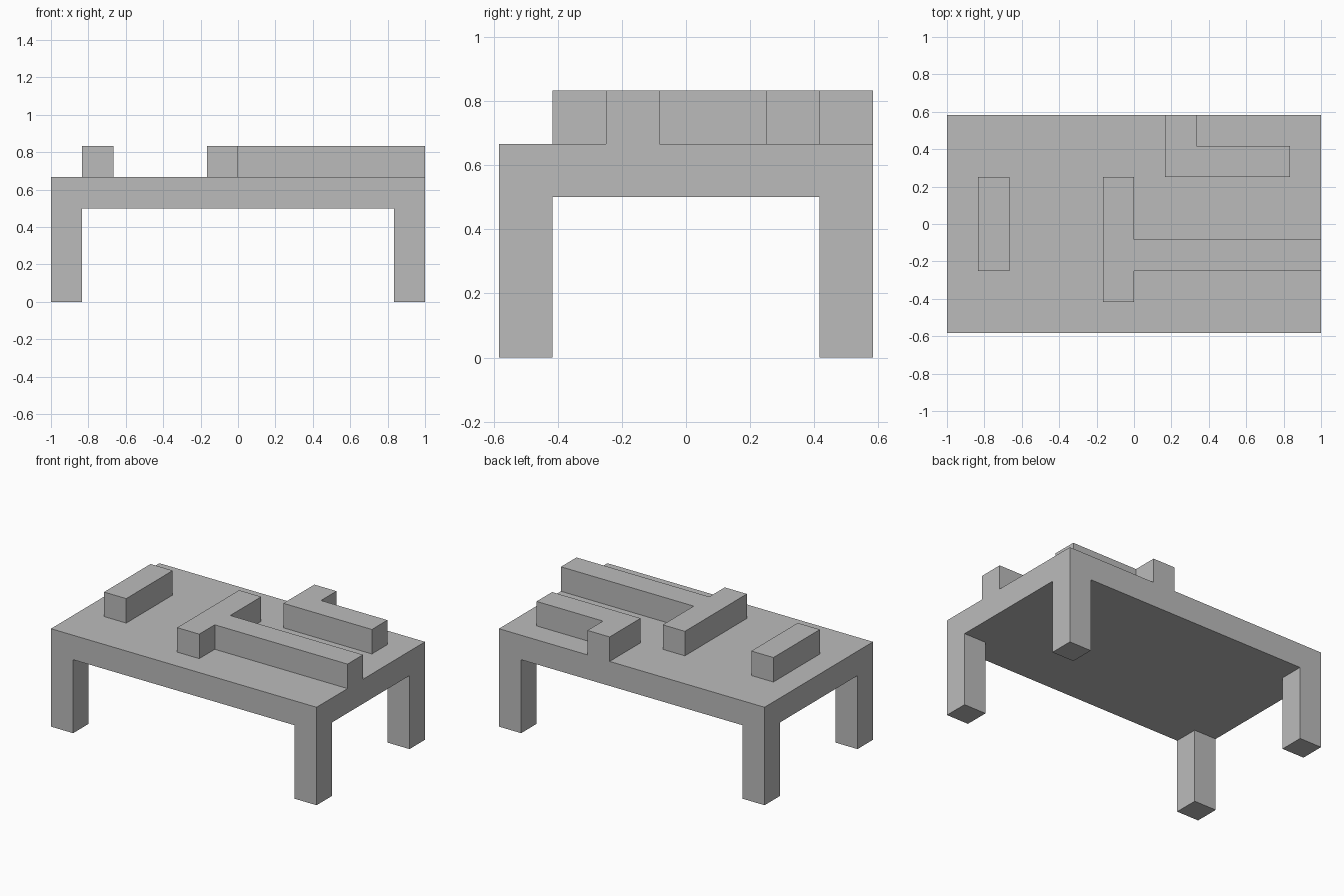
import bpy
import bmesh

U = 1 / 6  # module: every part is laid out on this grid

cube = bpy.data.objects.get("Cube")
if cube:
    bpy.data.objects.remove(cube, do_unlink=True)

grey = bpy.data.materials.new("plain grey")
grey.use_nodes = True
colour = (0.5, 0.5, 0.5, 1)
grey.diffuse_color = colour
grey.node_tree.nodes["Principled BSDF"].inputs["Base Color"].default_value = colour


def finish(bm, name):
    """Clean the mesh, scale it from modules and link it as an object."""
    bmesh.ops.recalc_face_normals(bm, faces=bm.faces[:])
    bmesh.ops.scale(bm, vec=(U, U, U), verts=bm.verts[:])
    mesh = bpy.data.meshes.new(name)
    bm.to_mesh(mesh)
    bm.free()
    mesh.materials.append(grey)
    bpy.context.collection.objects.link(bpy.data.objects.new(name, mesh))


def extrude(bm, faces, height):
    """Extrude faces vertically and drop the originals."""
    made = bmesh.ops.extrude_face_region(bm, geom=faces)["geom"]
    verts = [v for v in made if isinstance(v, bmesh.types.BMVert)]
    bmesh.ops.translate(bm, vec=(0, 0, height), verts=verts)


def wall(name, outline):
    """Raise a plan outline off the table top."""
    bm = bmesh.new()
    face = bm.faces.new([bm.verts.new((x, y, 4)) for x, y in outline])
    bmesh.ops.recalc_face_normals(bm, faces=[face])
    made = bmesh.ops.extrude_face_region(bm, geom=[face], use_keep_orig=True)["geom"]
    verts = [v for v in made if isinstance(v, bmesh.types.BMVert)]
    bmesh.ops.translate(bm, vec=(0, 0, 1), verts=verts)
    finish(bm, name)


# Table: a slab whose four underside corners are pulled down into legs
xs, ys = (-6, -5, 5, 6), (-3.5, -2.5, 2.5, 3.5)
bm = bmesh.new()
grid = [[bm.verts.new((x, y, 4)) for y in ys] for x in xs]
for i in range(3):
    for j in range(3):
        bm.faces.new((grid[i][j], grid[i + 1][j], grid[i + 1][j + 1], grid[i][j + 1]))
top = bm.faces[:]
made = bmesh.ops.extrude_face_region(bm, geom=top, use_keep_orig=True)["geom"]
bmesh.ops.translate(bm, vec=(0, 0, -1),
                    verts=[v for v in made if isinstance(v, bmesh.types.BMVert)])
under = [f for f in made if isinstance(f, bmesh.types.BMFace)]
for f in under:
    c = f.calc_center_median()
    if abs(c.x) > 5 and abs(c.y) > 2.5:
        extrude(bm, [f], -3)
bmesh.ops.dissolve_limit(bm, angle_limit=0.01, verts=bm.verts[:], edges=bm.edges[:])
finish(bm, "table")

# Low walls standing on the table top
wall("straight_wall", [(-5, -1.5), (-4, -1.5), (-4, 1.5), (-5, 1.5)])
wall("t_shaped_wall", [(-1, -2.5), (0, -2.5), (0, -1.5), (6, -1.5),
                       (6, -0.5), (0, -0.5), (0, 1.5), (-1, 1.5)])
wall("l_shaped_wall", [(1, 1.5), (5, 1.5), (5, 2.5), (2, 2.5), (2, 3.5), (1, 3.5)])
